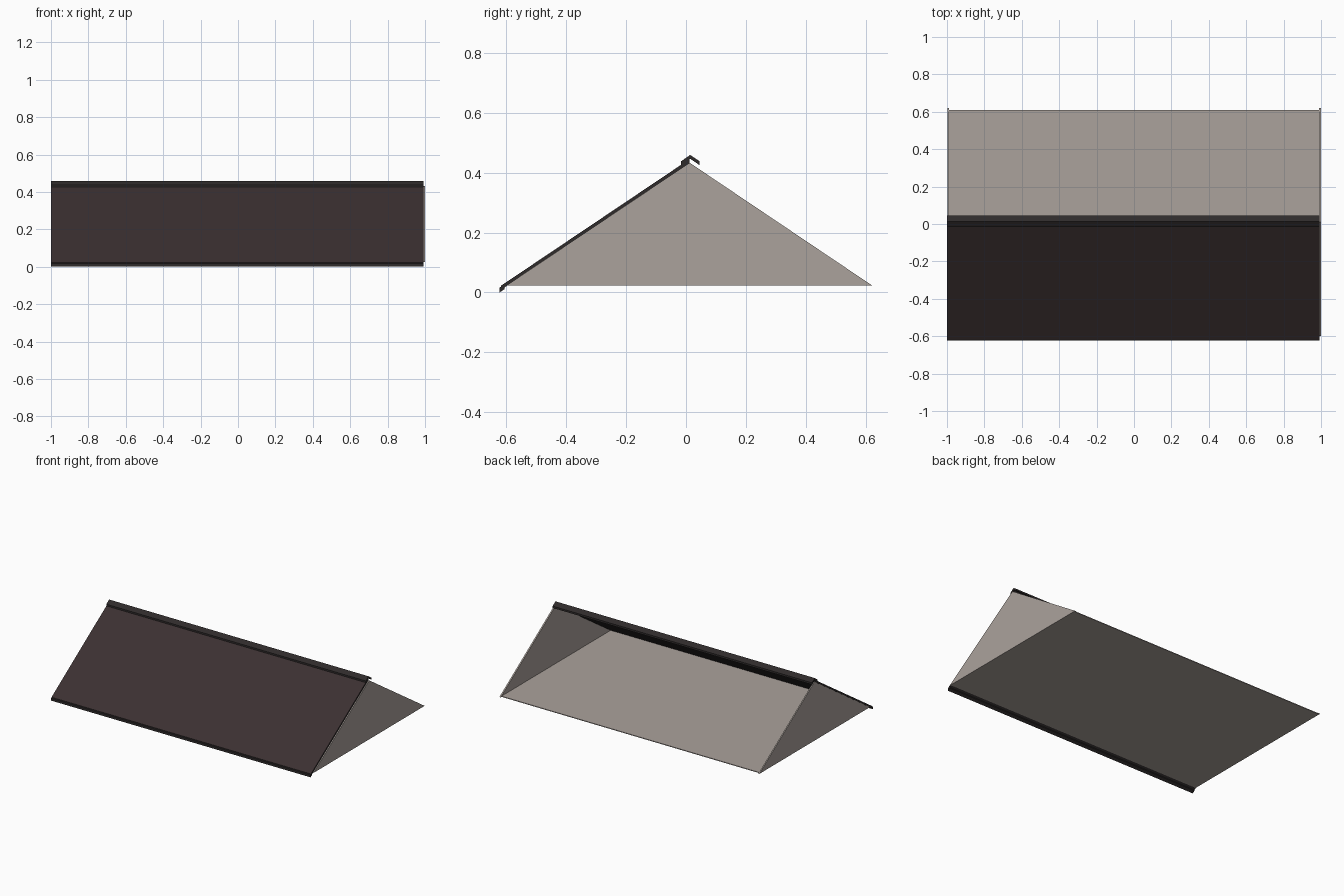
import bpy, bmesh

if "Cube" in bpy.data.objects:
    bpy.data.objects.remove(bpy.data.objects["Cube"])


def material(name, rgb):
    m = bpy.data.materials.new(name)
    lin = [(c / 255 / 12.92) if c < 11 else ((c / 255 + 0.055) / 1.055) ** 2.4 for c in rgb]
    m.diffuse_color = (*lin, 1)
    m.use_nodes = True
    m.node_tree.nodes["Principled BSDF"].inputs["Base Color"].default_value = m.diffuse_color
    return m


SHINGLE = material("dark brown roofing", (59, 48, 49))
TRIM = material("charcoal trim", (47, 43, 43))
BOARD = material("warm grey board", (171, 162, 156))


def extrude_x(name, profile, x0, x1, mat):
    """Sweep a closed (y, z) profile from x0 to x1."""
    bm = bmesh.new()
    a = [bm.verts.new((x0, y, z)) for y, z in profile]
    b = [bm.verts.new((x1, y, z)) for y, z in profile]
    n = len(profile)
    bm.faces.new(a)
    bm.faces.new(b[::-1])
    for i in range(n):
        j = (i + 1) % n
        bm.faces.new((a[j], a[i], b[i], b[j]))
    bmesh.ops.recalc_face_normals(bm, faces=bm.faces[:])
    me = bpy.data.meshes.new(name)
    bm.to_mesh(me)
    bm.free()
    me.materials.append(mat)
    ob = bpy.data.objects.new(name, me)
    bpy.context.collection.objects.link(ob)
    return ob


# Triangular gable ends
gable = [(-0.598, 0.024), (0.62, 0.024), (0.012, 0.433)]
extrude_x("gable_left", gable, -0.997, -0.989, BOARD)
extrude_x("gable_right", gable, 0.99, 1.0, BOARD)

# Thin ceiling board between the gables
extrude_x("ceiling_board", [(-0.59, 0.024), (0.61, 0.024), (0.61, 0.029), (-0.59, 0.029)],
          -0.989, 0.99, BOARD)

# Single front roof slope
slope = extrude_x("roof_slope", [(-0.618, 0.008), (0.012, 0.431), (0.012, 0.445), (-0.618, 0.022)],
                  -1.0, 0.993, SHINGLE)
# underside and cut edges are charcoal
slope.data.materials.append(TRIM)
for p in slope.data.polygons:
    p.material_index = 0 if p.normal.z > 0.5 else 1

# Eave strip along the lower edge
extrude_x("eave_strip", [(-0.622, 0.0), (-0.605, 0.0115), (-0.605, 0.028), (-0.622, 0.016)],
          -1.0, 0.993, TRIM)

# Inverted V ridge cap
extrude_x("ridge_cap", [(-0.016, 0.423), (-0.016, 0.438), (0.014, 0.459), (0.045, 0.438),
                        (0.045, 0.425), (0.014, 0.446)], -1.0, 0.993, TRIM)
